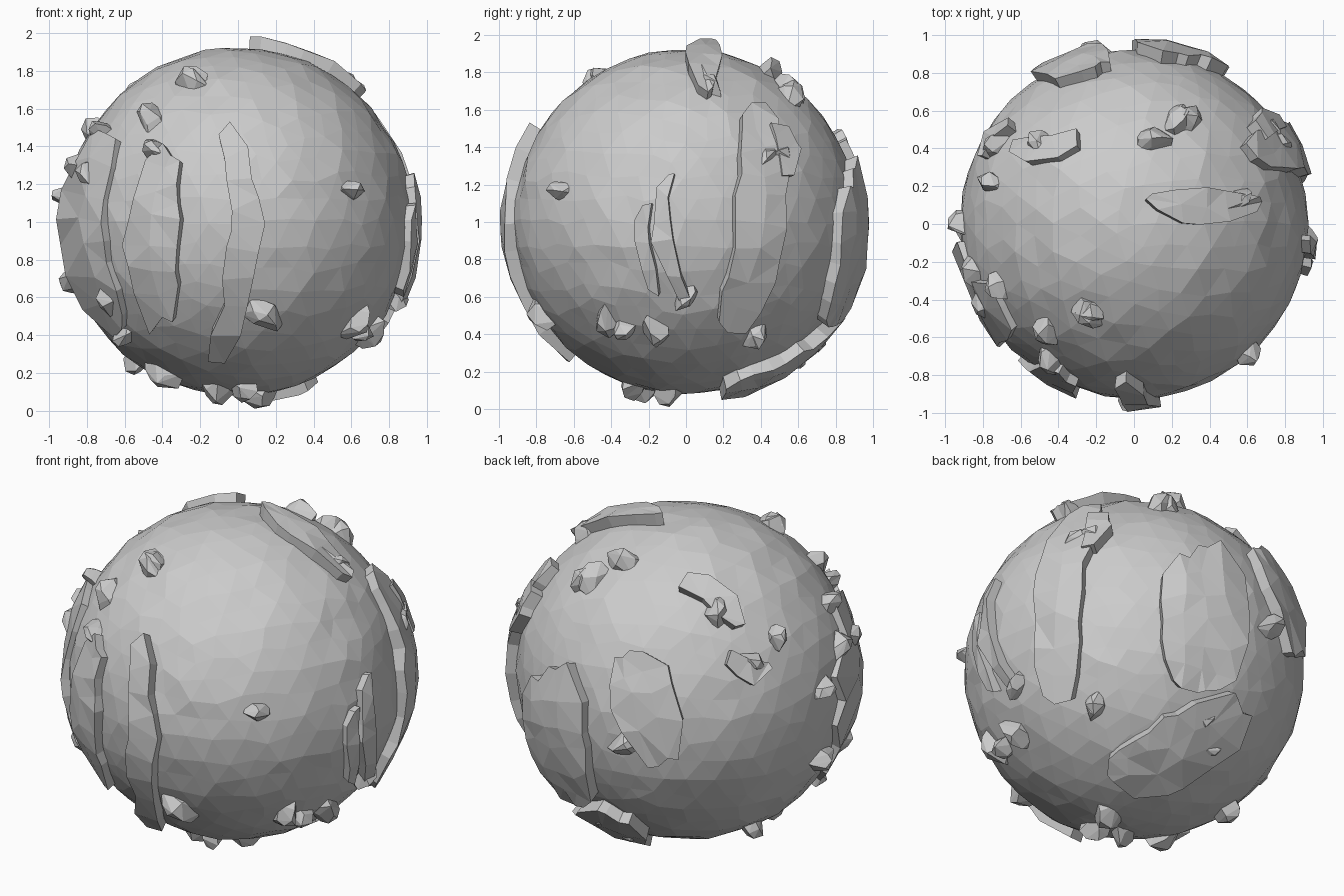
import bpy, bmesh, math, random
from mathutils import Vector, noise

if "Cube" in bpy.data.objects:
    bpy.data.objects.remove(bpy.data.objects["Cube"])

random.seed(4)
R = 0.923
CENTRE = Vector((0, 0, 1))


def basis(azimuth, elevation):
    """Right, up and outward axes of a viewing direction (azimuth 0 = front)."""
    a, e = math.radians(azimuth), math.radians(elevation)
    d = Vector((math.sin(a) * math.cos(e), -math.cos(a) * math.cos(e), math.sin(e)))
    r = Vector((math.cos(a), math.sin(a), 0))
    return r, d.cross(r), d


VIEWS = {"front": basis(0, 0), "right": basis(90, 0), "top": basis(0, 90),
         "left": basis(215, 25), "back": basis(140, -25)}


def on_sphere(view, p, r):
    """Lift a 2D point seen in a view onto a sphere of radius r."""
    right, up, out = VIEWS[view]
    p = Vector(p[:2])
    if p.length > r * 0.995:
        p = p.normalized() * r * 0.995
    return right * p.x + up * p.y + out * math.sqrt(r * r - p.length_squared)


def finish(bm, name):
    for v in bm.verts:
        v.co = v.co.normalized() * min(v.co.length, 0.997) + CENTRE
    bmesh.ops.recalc_face_normals(bm, faces=bm.faces)
    me = bpy.data.meshes.new(name)
    bm.to_mesh(me)
    bm.free()
    bpy.context.collection.objects.link(bpy.data.objects.new(name, me))


def ridge(view, start, mid, end, width, height, name):
    """Rough tapered slab hugging the sphere along a bent path drawn in a view."""
    a, m, c = Vector(start), Vector(mid), Vector(end)
    b = 2 * m - (a + c) / 2
    steps, across = max(3, round((c - a).length / .14)), max(1, round(width / .12))
    bm = bmesh.new()
    rows = []
    for i in range(steps + 1):
        t = i / steps
        p = a * (1 - t) ** 2 + b * 2 * t * (1 - t) + c * t * t
        tan = ((b - a) * (1 - t) + (c - b) * t).normalized()
        side = Vector((-tan.y, tan.x))
        w = width * (.5 + .5 * max(0, math.sin(math.pi * t)) ** .6)
        row = []
        for j in range(across + 1):
            q = p + side * (w * (j / across - .5) + random.uniform(-.02, .02))
            q += tan * random.uniform(-.04, .04)
            row.append(bm.verts.new(on_sphere(view, q, R + height + random.uniform(-.012, .012))))
        rows.append(row)
    for r0, r1 in zip(rows, rows[1:]):
        for j in range(across):
            bm.faces.new((r0[j], r0[j + 1], r1[j + 1], r1[j]))
    bmesh.ops.triangulate(bm, faces=bm.faces[:])
    ext = bmesh.ops.extrude_face_region(bm, geom=bm.faces[:], use_keep_orig=True)
    for v in [g for g in ext["geom"] if isinstance(g, bmesh.types.BMVert)]:
        v.co = v.co.normalized() * (R - .05)
    finish(bm, name)


def rock(view, p, name):
    """Chipped stub: convex hull of wide base rings and a small top ring, stretched one way."""
    size = random.uniform(.085, .12)
    n = on_sphere(view, p, R).normalized()
    turn = random.uniform(0, math.tau)
    a = n.orthogonal().normalized()
    b = n.cross(a)
    a, b = a * math.cos(turn) + b * math.sin(turn), b * math.cos(turn) - a * math.sin(turn)
    bm = bmesh.new()
    for count, spread, level in ((5, 1, -.04), (4, .8, .025), (3, .4, .075)):
        for i in range(count):
            t = (i + random.uniform(-.3, .3)) * math.tau / count
            s = size * spread * random.uniform(.7, 1.1)
            h = R + level + random.uniform(-.015, .015)
            bm.verts.new(n * h + (a * math.cos(t) * 1.15 + b * math.sin(t) * .8) * s)
    bmesh.ops.convex_hull(bm, input=bm.verts[:])
    bmesh.ops.delete(bm, geom=[v for v in bm.verts if not v.link_faces], context="VERTS")
    finish(bm, name)


# Faceted core
bm = bmesh.new()
bmesh.ops.create_icosphere(bm, subdivisions=4, radius=R)
for v in bm.verts:
    n = v.co.normalized()
    v.co += Vector([random.uniform(-.02, .02) for _ in range(3)])
    v.co = v.co.normalized() * (R + .012 * noise.noise(n * 6) + random.uniform(-.004, .004))
finish(bm, "core")

# Long ridges on the front
ridge("front", (-.72, .44), (-.83, -.05), (-.64, -.56), .24, .04, "front_ridge_outer")
ridge("front", (-.36, .38), (-.46, -.05), (-.4, -.54), .28, .045, "front_ridge_inner")
ridge("front", (-.07, .48), (.04, -.1), (-.12, -.77), .17, .065, "front_ridge_centre")

# Ridges on the right side
ridge("right", (-.22, .12), (-.23, -.12), (-.17, -.38), .1, .045, "right_ridge_small")
ridge("right", (-.08, .24), (-.13, -.05), (0, -.45), .1, .055, "right_ridge_bent")
ridge("right", (.36, .62), (.41, .05), (.24, -.6), .27, .055, "right_ridge_long")
ridge("right", (.5, .52), (.54, .4), (.55, .28), .12, .07, "right_ridge_prong")

# Broad plates at the back and underneath
ridge("back", (.36, .6), (.4, .2), (.34, -.18), .5, .065, "back_plate")
ridge("back", (-.12, -.6), (.22, -.53), (.6, -.26), .36, .07, "lower_plate")

# Plates on the left and top
ridge("left", (-.32, .1), (-.24, -.13), (-.14, -.5), .36, .06, "left_plate")
ridge("left", (0, .5), (.16, .42), (.3, .22), .15, .055, "left_ridge_upper")
ridge("left", (.25, .07), (.34, 0), (.47, .03), .14, .055, "left_ridge_lower")
ridge("top", (.1, .12), (.38, .09), (.65, .1), .18, .065, "top_ridge")


# Scattered rock stubs, grouped by the side they sit on
def rocks(view, *points):
    for i, p in enumerate(points):
        rock(view, p, f"{view}_rock_{i}")


rocks("front", (-.24, .76), (-.46, .56), (-.44, .38), (-.68, -.4), (-.6, -.6), (.6, .17),
      (.14, -.49), (.7, -.58), (-.4, -.8), (-.1, -.89), (.12, -.91), (-.72, .48))
rocks("right", (.13, .72), (.55, .7), (.37, -.61), (-.33, -.57), (.5, .35), (0, -.4))
rocks("top", (.1, .44), (.28, .55), (-.25, -.48), (-.84, -.25), (-.78, -.42), (.75, .42),
      (-.72, .42), (-.5, .42))
rocks("left", (-.33, -.4), (.75, -.1), (-.45, -.78), (-.3, -.86), (.5, .18), (.73, -.48))
rocks("back", (-.2, -.88), (.5, -.77), (-.75, -.45))
